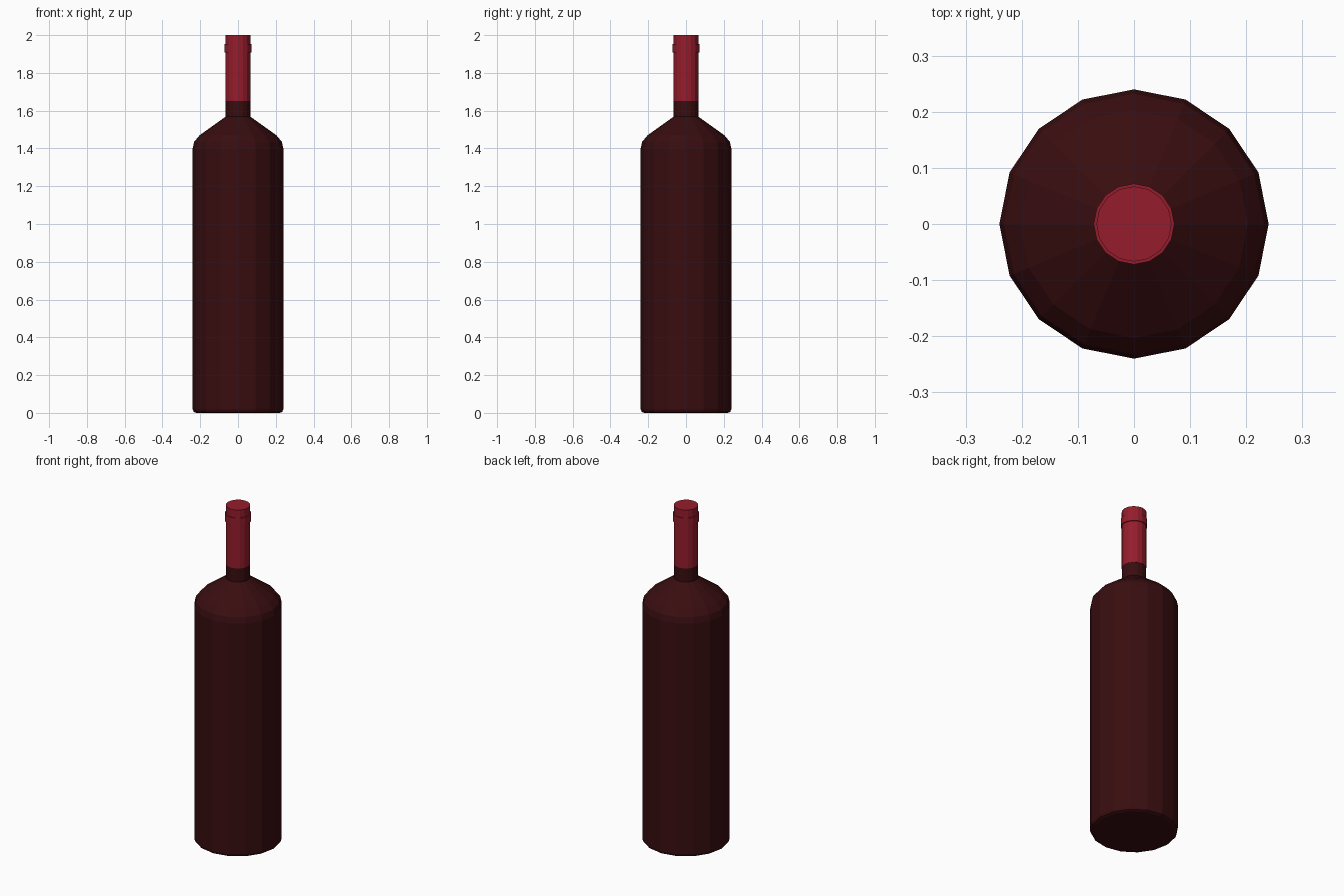
import bpy, bmesh
from math import cos, sin, tau

if "Cube" in bpy.data.objects:
    bpy.data.objects.remove(bpy.data.objects["Cube"])

SIDES = 16


def material(name, rgb):
    m = bpy.data.materials.new(name)
    m.diffuse_color = (*rgb, 1)
    m.use_nodes = True
    m.node_tree.nodes["Principled BSDF"].inputs["Base Color"].default_value = m.diffuse_color
    return m


def lathe(name, profile, mat):
    """Revolve (radius, z) points about z into a closed, flat-faced solid."""
    bm = bmesh.new()
    rings = [[bm.verts.new((r * cos(tau * i / SIDES), r * sin(tau * i / SIDES), z))
              for i in range(SIDES)] for r, z in profile]
    for low, high in zip(rings, rings[1:]):
        for i in range(SIDES):
            j = (i + 1) % SIDES
            bm.faces.new((low[i], low[j], high[j], high[i]))
    bm.faces.new(rings[0][::-1])
    bm.faces.new(rings[-1])
    mesh = bpy.data.meshes.new(name)
    bm.to_mesh(mesh)
    bm.free()
    obj = bpy.data.objects.new(name, mesh)
    mesh.materials.append(mat)
    bpy.context.collection.objects.link(obj)
    return obj


glass = material("dark_glass", (0.04, 0.004, 0.005))
foil = material("red_foil", (0.30, 0.012, 0.025))

# Glass: rounded foot, body, shoulder and bare neck
lathe("bottle_glass", [(0.222, 0), (0.235, 0.006), (0.24, 0.02), (0.24, 1.40),
                       (0.232, 1.435), (0.203, 1.47), (0.066, 1.568),
                       (0.066, 1.65)], glass)

# Foil sleeve over the upper neck
lathe("neck_foil", [(0.067, 1.65), (0.067, 2.0)], foil)

# Raised collar just below the mouth
lathe("lip_collar", [(0.072, 1.908), (0.072, 1.953)], foil)
